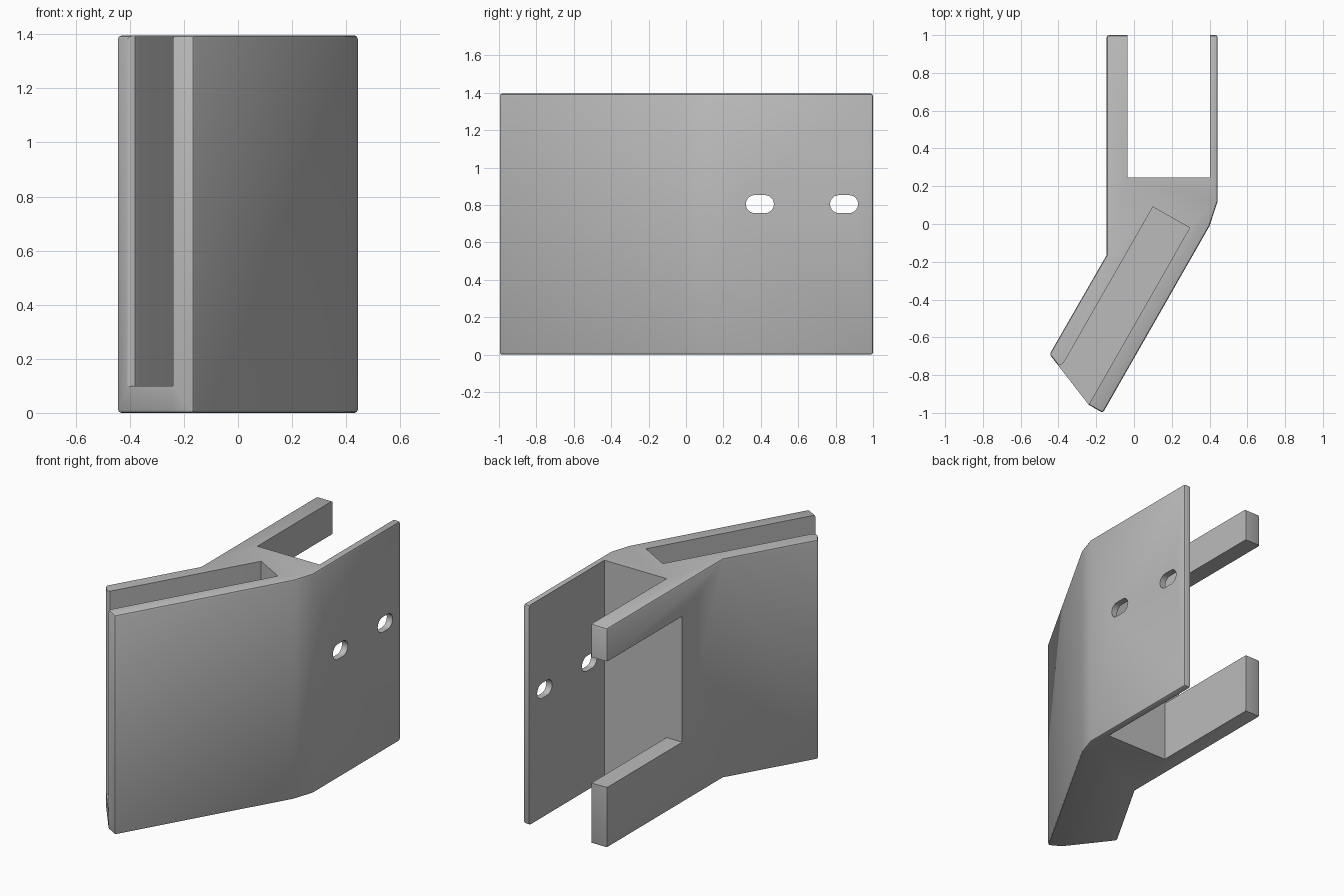
import bpy, bmesh, math
from mathutils import Matrix

cube = bpy.data.objects.get("Cube")
if cube:
    bpy.data.objects.remove(cube, do_unlink=True)

grey = bpy.data.materials.new("plain grey")
grey.use_nodes = True
grey.diffuse_color = (0.5, 0.5, 0.5, 1)
grey.node_tree.nodes["Principled BSDF"].inputs["Base Color"].default_value = (0.5, 0.5, 0.5, 1)

HEIGHT = 1.395


def prism(name, outline, z0, z1):
    """Extrude a plan outline between two heights."""
    bm = bmesh.new()
    base = bm.faces.new([bm.verts.new((x, y, z0)) for x, y in outline])
    top = bmesh.ops.extrude_face_region(bm, geom=[base])["geom"]
    moved = [v for v in top if isinstance(v, bmesh.types.BMVert)]
    bmesh.ops.translate(bm, verts=moved, vec=(0, 0, z1 - z0))
    bmesh.ops.recalc_face_normals(bm, faces=bm.faces)
    mesh = bpy.data.meshes.new(name)
    bm.to_mesh(mesh)
    bm.free()
    mesh.materials.append(grey)
    obj = bpy.data.objects.new(name, mesh)
    bpy.context.collection.objects.link(obj)
    return obj


def cut(body, cutter):
    """Subtract the cutter from the body and discard it."""
    cutter.hide_render = True
    mod = body.modifiers.new(cutter.name, 'BOOLEAN')
    mod.operation = 'DIFFERENCE'
    mod.solver = 'EXACT'
    mod.object = cutter
    bpy.context.view_layer.objects.active = body
    bpy.ops.object.modifier_apply(modifier=mod.name)
    bpy.data.objects.remove(cutter, do_unlink=True)


def box_outline(x0, x1, y0, y1):
    return [(x0, y0), (x1, y0), (x1, y1), (x0, y1)]


# Angled body with softened outer rims and corners
body = prism("angled_bracket", [
    (-0.145, 1), (0.443, 1), (0.443, 0.12), (0.40, -0.01), (-0.165, -1),
    (-0.24, -0.957), (-0.447, -0.69), (-0.145, -0.165)], 0, HEIGHT)
bm = bmesh.new()
bm.from_mesh(body.data)
corners = ((-0.145, 1), (0.443, 1), (-0.165, -1), (-0.447, -0.69))
edges = []
for e in bm.edges:
    a, b = (v.co for v in e.verts)
    upright = abs(a.z - b.z) > 0.1
    if not upright or any(math.dist(a.xy, c) < 0.01 for c in corners):
        edges.append(e)
bmesh.ops.bevel(bm, geom=edges, offset=0.012, segments=2, profile=0.5, affect='EDGES')
bm.to_mesh(body.data)
bm.free()

# Open pocket between the two rear arms
cut(body, prism("rear_pocket", box_outline(-0.035, 0.402, 0.245, 1.2), -0.2, 1.6))

# Window through the thicker arm, leaving an upper and a lower bar
cut(body, prism("arm_window", box_outline(-0.3, 0.1, 0.245, 1.2), 0.385, 1.185))

# Slanted slot with a floor, open at the top and the front end
cut(body, prism("slanted_slot", [
    (0.10, 0.09), (0.295, -0.02), (-0.24, -0.957), (-0.30, -1.06), (-0.56, -0.80),
    (-0.41, -0.739), (-0.395, -0.745), (-0.38, -0.742), (-0.367, -0.726)], 0.1, 1.6))

# Two oblong holes through the thin arm
RADIUS = 0.048
for i, y in enumerate((0.395, 0.845)):
    outline = []
    for side in (1, -1):
        for k in range(13):
            a = math.pi * k / 12 - math.pi / 2
            outline.append((side * (0.027 + RADIUS * math.cos(a)), side * RADIUS * math.sin(a)))
    hole = prism("oblong_hole_%d" % i, outline, 0.3, 0.6)
    # Turn the prism so that its length runs along x and its oblong lies along y
    hole.data.transform(Matrix(((0, 0, 1, 0), (1, 0, 0, y), (0, 1, 0, 0.805), (0, 0, 0, 1))))
    cut(body, hole)

bpy.ops.object.select_all(action='DESELECT')
body.select_set(True)
bpy.context.view_layer.objects.active = body
bpy.ops.object.shade_smooth_by_angle(angle=math.radians(30))
